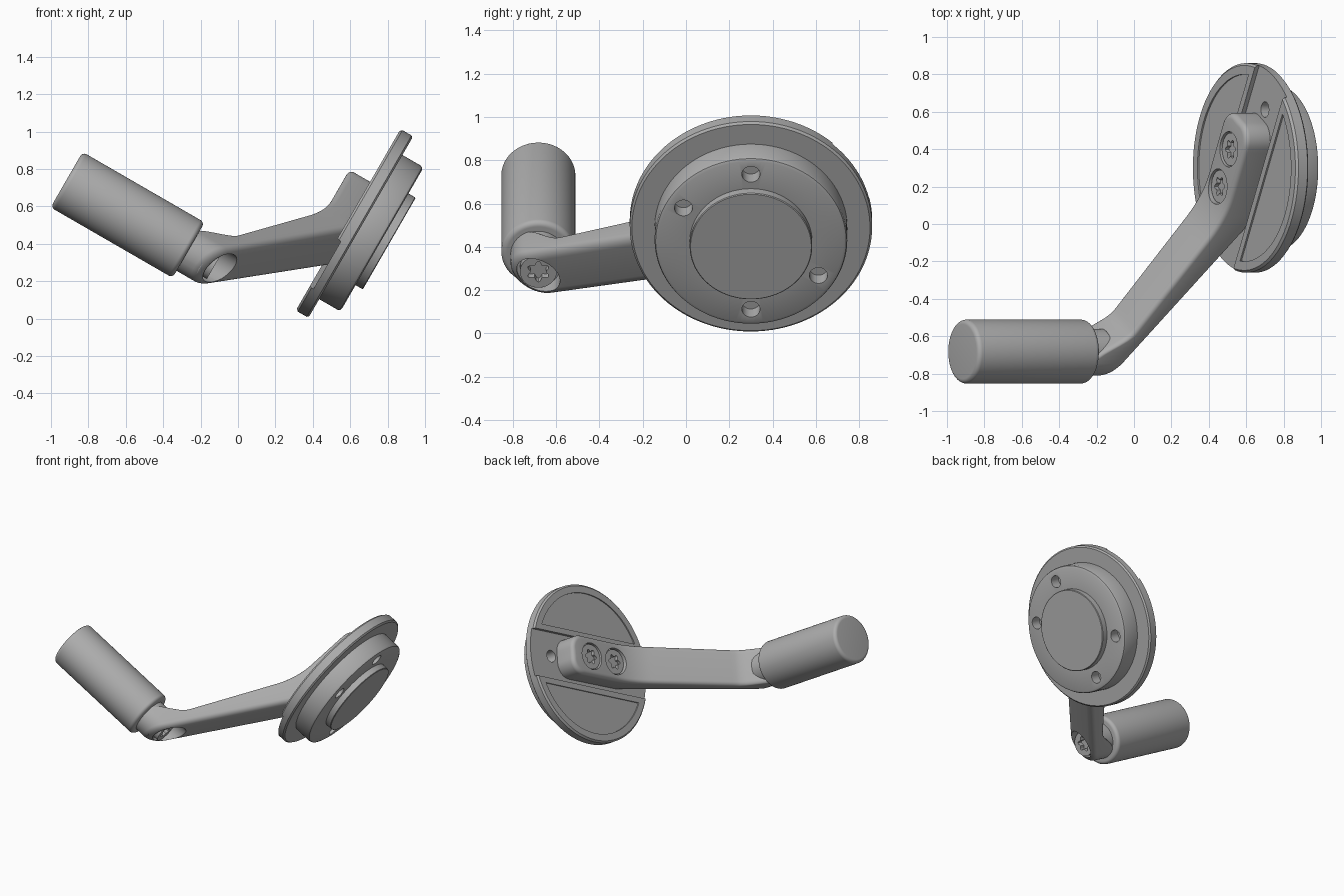
import bpy, bmesh
from math import sin, cos, pi, radians, asin
from mathutils import Matrix

cube = bpy.data.objects.get("Cube")
if cube:
    bpy.data.objects.remove(cube, do_unlink=True)

grey = bpy.data.materials.new("satin grey metal")
grey.use_nodes = True
grey.diffuse_color = (0.42, 0.42, 0.42, 1)
grey.node_tree.nodes["Principled BSDF"].inputs["Base Color"].default_value = (0.42, 0.42, 0.42, 1)

# Local frame: X runs along the arm from hub to handle, Z is the hub axis
c, s = cos(pi / 6), sin(pi / 6)
FRAME = Matrix(((-s * s, -c * s, c, 0.376),
                (-c, s, 0, 0.30),
                (-s * c, -c * c, -s, 0.651),
                (0, 0, 0, 1)))
REACH = 1.134
parts = []


def make(name, bm, keep=True):
    bmesh.ops.remove_doubles(bm, verts=bm.verts, dist=1e-5)
    bmesh.ops.recalc_face_normals(bm, faces=bm.faces)
    mesh = bpy.data.meshes.new(name)
    bm.to_mesh(mesh)
    bm.free()
    mesh.materials.append(grey)
    ob = bpy.data.objects.new(name, mesh)
    bpy.context.collection.objects.link(ob)
    if keep:
        parts.append(ob)
    return ob


def lathe(name, profile, x=0, steps=96):
    bm = bmesh.new()
    vs = [bm.verts.new((x + r, 0, z)) for r, z in profile]
    edges = [bm.edges.new(p) for p in zip(vs, vs[1:])]
    bmesh.ops.spin(bm, geom=vs + edges, cent=(x, 0, 0), axis=(0, 0, 1),
                   angle=2 * pi, steps=steps, use_duplicate=False)
    return make(name, bm)


def prism(name, pts, z0, z1, keep=False):
    bm = bmesh.new()
    low = [bm.verts.new((x, y, z0)) for x, y in pts]
    high = [bm.verts.new((x, y, z1)) for x, y in pts]
    bm.faces.new(low)
    bm.faces.new(high)
    for i in range(len(pts)):
        j = (i + 1) % len(pts)
        bm.faces.new((low[i], low[j], high[j], high[i]))
    return make(name, bm, keep)


def circle(x, y, r, n=40, wave=0.0):
    pts = []
    for i in range(n):
        a = 2 * pi * i / n
        k = r + wave * cos(6 * a)
        pts.append((x + k * cos(a), y + k * sin(a)))
    return pts


def cut(ob, pts, z0, z1):
    cutter = prism("cutter", pts, z0, z1)
    cutter.hide_render = True
    mod = ob.modifiers.new("cut", 'BOOLEAN')
    mod.operation = 'DIFFERENCE'
    mod.solver = 'EXACT'
    mod.object = cutter
    bpy.context.view_layer.objects.active = ob
    bpy.ops.object.modifier_apply(modifier=mod.name)
    bpy.data.objects.remove(cutter, do_unlink=True)


# Hub: stepped disc with channel, shallow pads and blind holes
hub = lathe("hub_disc", [(0, 0.246), (0.548, 0.246), (0.56, 0.258), (0.56, 0.314),
                         (0.55, 0.324), (0.445, 0.324), (0.445, 0.437), (0.44, 0.449),
                         (0.427, 0.455), (0.283, 0.455), (0.283, 0.496),
                         (0.279, 0.50), (0, 0.50)], steps=128)
cut(hub, [(-0.7, -0.17), (0.7, -0.17), (0.7, 0.17), (-0.7, 0.17)], 0.1, 0.27)
start = asin(0.21 / 0.5)
for side in (1, -1):
    arc = [start + (pi - 2 * start) * i / 40 for i in range(41)]
    cut(hub, [(0.5 * cos(a), side * 0.5 * sin(a)) for a in arc], 0.1, 0.255)
for deg in (60, 120, 240, 300):
    a = radians(deg)
    cut(hub, circle(0.36 * cos(a), 0.36 * sin(a), 0.042, 32), 0.38, 0.6)
cut(hub, circle(-0.36, 0, 0.042, 32), 0.1, 0.36)


# Arm: plan outline wrapped by rounded rings between a back and a front curve
def back(q):
    line = 0.064 - 0.494 * (q - 0.35)
    h = max(0.07 - abs(line - 0.118), 0) / 0.07
    t = min(max((q - 0.95) / 0.18, 0), 1)
    return min(line, 0.118) - h * h * 0.0175 - 0.12 * t * t * (3 - 2 * t)


def front(q):
    return min(0.32, 0.255 - 0.61 * (q - 0.36))


half = [(-0.30, 0.015)]
half += [(-0.20 - 0.1 * cos(a), 0.04 + 0.1 * sin(a)) for a in [pi / 2 * i / 10 for i in range(11)]]
for i in range(1, 48):
    t = i / 48
    half.append((-0.20 + t * (REACH + 0.20), 0.14 - 0.012 * t))
half += [(REACH + 0.128 * sin(a), 0.128 * cos(a)) for a in [pi / 2 * i / 17 for i in range(17)]]
loop = half + [(q, -e) for q, e in reversed(half)]
n, K, rb, rf = len(loop), 6, 0.03, 0.045


def inset(i, d):
    (x0, y0), (x1, y1) = loop[i - 1], loop[(i + 1) % n]
    dx, dy = x1 - x0, y1 - y0
    m = (dx * dx + dy * dy) ** 0.5
    return loop[i][0] + d * dy / m, loop[i][1] - d * dx / m


bm = bmesh.new()
rings = []
angles = [pi / 2 * k / K for k in range(K + 1)]
for r, curve, sign, seq in ((rb, back, 1, angles), (rf, front, -1, angles[::-1])):
    for a in seq:
        ring = []
        for i in range(n):
            x, y = inset(i, r * (1 - sin(a)))
            ring.append(bm.verts.new((x, y, curve(x) + sign * r * (1 - cos(a)))))
        rings.append(ring)
for A, B in zip(rings, rings[1:]):
    for i in range(n):
        j = (i + 1) % n
        bm.faces.new((A[i], A[j], B[j], B[i]))
for R in (rings[0], rings[-1]):
    for i in range(n // 2 - 1):
        bm.faces.new((R[i], R[i + 1], R[n - 2 - i], R[n - 1 - i]))
arm = make("crank_arm", bm)
for x in (-0.115, 0.115):
    cut(arm, circle(x, 0, 0.095), 0.0, 0.15)
cut(arm, circle(REACH, 0, 0.1), -0.29, 0.2)

# Screws with six-lobed sockets: two in the hub end, one in the handle end
for name, x, z0, z1, r in (("hub_screw_outer", -0.115, 0.128, 0.2, 0.088),
                           ("hub_screw_inner", 0.115, 0.128, 0.2, 0.088),
                           ("handle_screw", REACH, -0.31, -0.25, 0.085)):
    screw = prism(name, circle(x, 0, r), z0, z1, True)
    socket = circle(x, 0, 0.045, 72, 0.009)
    if x == REACH:
        cut(screw, socket, z1 - 0.035, z1 + 0.1)
    else:
        cut(screw, socket, z0 - 0.1, z0 + 0.035)

# Handle grip with rounded ends and its neck
lathe("handle_neck", [(0, -0.43), (0.122, -0.43), (0.122, -0.31), (0, -0.31)], REACH)
R, f, z0, z1 = 0.171, 0.025, -1.165, -0.412
arc = [pi / 2 * i / 6 for i in range(7)]
grip = [(0, z0)] + [(R - f + f * sin(a), z0 + f - f * cos(a)) for a in arc]
grip += [(R - f + f * cos(a), z1 - f + f * sin(a)) for a in arc] + [(0, z1)]
lathe("handle_grip", grip, REACH)

# Place every part and shade smoothly with sharp edges kept
bpy.ops.object.select_all(action='DESELECT')
for ob in parts:
    ob.data.transform(FRAME)
    ob.select_set(True)
bpy.context.view_layer.objects.active = arm
bpy.ops.object.shade_smooth_by_angle(angle=radians(30))
